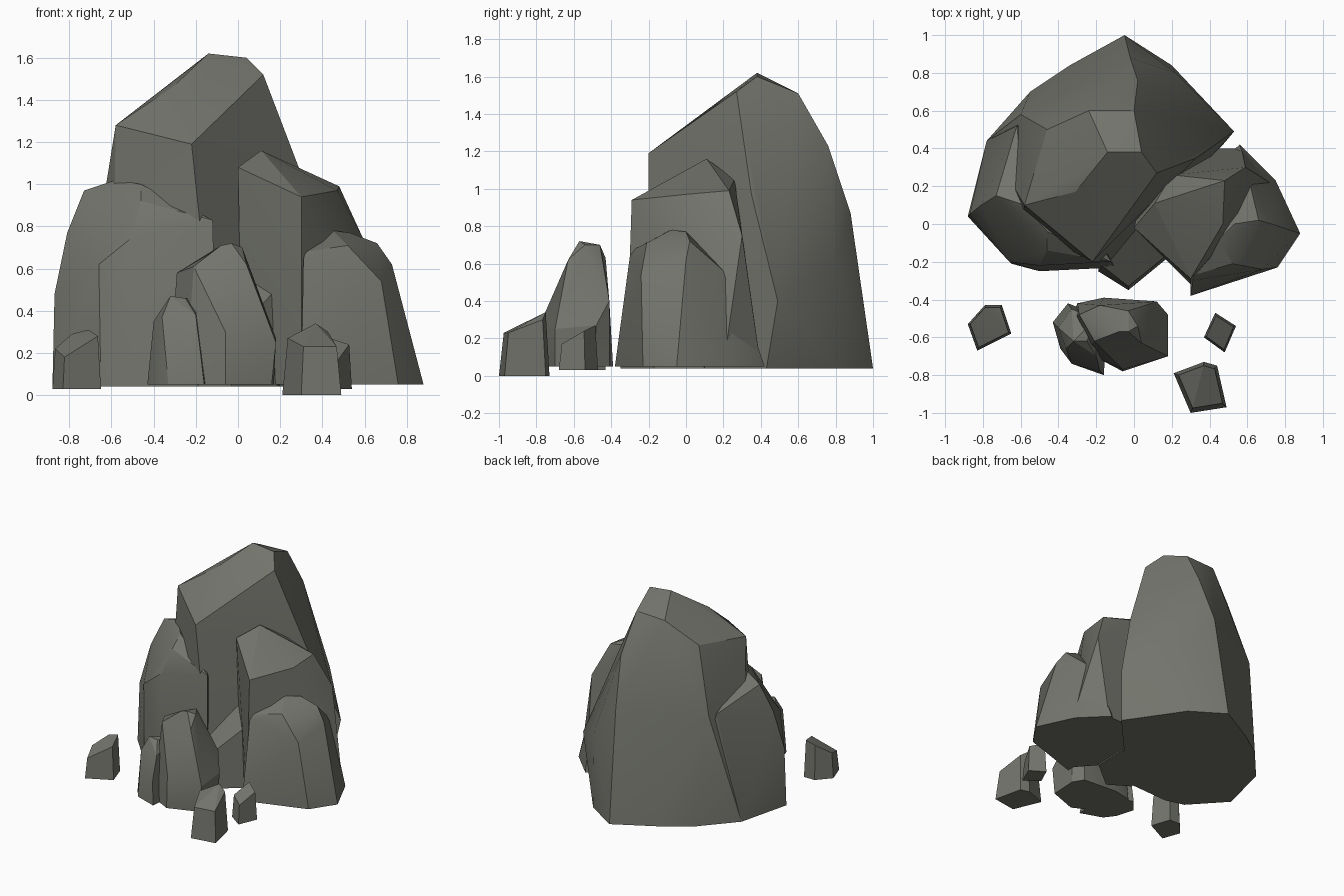
import bpy
import bmesh
from math import radians

default_cube = bpy.data.objects.get("Cube")
if default_cube:
    bpy.data.objects.remove(default_cube, do_unlink=True)

# One grey-green stone colour for every rock
stone = bpy.data.materials.new("grey_green_stone")
stone.use_nodes = True
stone_colour = (.17, .175, .15, 1)
stone.diffuse_color = stone_colour
principled = next(node for node in stone.node_tree.nodes if node.type == 'BSDF_PRINCIPLED')
principled.inputs["Base Color"].default_value = stone_colour
principled.inputs["Roughness"].default_value = .9


def finish_rock(name, bm):
    """Turn a bmesh into a chiselled, softly shaded rock object."""
    bmesh.ops.dissolve_limit(bm, angle_limit=radians(5), verts=bm.verts[:], edges=bm.edges[:])
    bmesh.ops.recalc_face_normals(bm, faces=bm.faces[:])
    mesh = bpy.data.meshes.new(name)
    bm.to_mesh(mesh)
    bm.free()
    mesh.materials.append(stone)
    rock_object = bpy.data.objects.new(name, mesh)
    bpy.context.collection.objects.link(rock_object)
    bpy.ops.object.select_all(action='DESELECT')
    rock_object.select_set(True)
    bpy.context.view_layer.objects.active = rock_object
    bpy.ops.object.shade_smooth_by_angle(angle=radians(24))
    return rock_object


def boulder(name, floor, footprint, corners):
    """Convex boulder: a flat footprint at floor height plus its chiselled corners."""
    bm = bmesh.new()
    for x, y in footprint:
        bm.verts.new((x, y, floor))
    for corner in corners:
        bm.verts.new(corner)
    hull = bmesh.ops.convex_hull(bm, input=bm.verts[:])
    unused = {item for item in hull["geom_interior"] + hull["geom_unused"]
              if isinstance(item, bmesh.types.BMVert)}
    bmesh.ops.delete(bm, geom=list(unused), context='VERTS')
    return finish_rock(name, bm)


def pebble(name, floor, footprint, heights, taper):
    """Small standing stone: a footprint drawn up to a slanted, slightly narrower top."""
    count = len(footprint)
    middle_x = sum(x for x, y in footprint) / count
    middle_y = sum(y for x, y in footprint) / count
    top = [(middle_x + (x - middle_x) * taper, middle_y + (y - middle_y) * taper, height)
           for (x, y), height in zip(footprint, heights)]
    return boulder(name, floor, footprint, top)


# Tall main rock with a slanted crown
boulder(
    "main_rock", .04,
    footprint=[(-.05, 1), (.2, .84), (.48, .43), (-.1, -.2),
               (-.6, 0), (-.78, .44), (-.55, .7), (-.34, .84)],
    corners=[(-.58, .1, 1.28), (-.22, -.2, 1.19), (.12, .27, 1.52), (.04, .38, 1.6),
             (-.14, .38, 1.62), (-.31, .17, 1.46), (-.46, .5, 1.33), (-.24, .6, 1.5),
             (0, .6, 1.51), (.02, .76, 1.23), (-.02, .88, .87), (.22, .8, .6),
             (.53, .49, .4), (.33, .35, .97), (-.6, .58, .85)])

# Broad shoulder on the left of the picture plane
boulder(
    "shoulder_rock", .04,
    footprint=[(-.88, .04), (-.65, -.21), (-.5, -.25), (-.1, -.23),
               (-.5, .65), (-.78, .44)],
    corners=[(-.87, .05, .48), (-.66, -.2, .62), (-.81, .1, .77), (-.5, -.22, .75),
             (-.12, -.2, .83), (-.73, .15, .97), (-.58, .1, 1.02), (-.46, -.04, 1),
             (-.46, -.14, .92), (-.62, .52, .85)])

# Upright slab leaning on the main rock
boulder(
    "slab_rock", .05,
    footprint=[(.02, 0), (.3, -.32), (.75, .2), (.57, .4), (.1, .4)],
    corners=[(0, -.02, 1.08), (.3, -.29, .94), (.47, 0, .97), (.48, .23, .99),
             (.11, .11, 1.16), (.2, .26, 1.05), (.59, .3, .75), (.3, -.31, .65)])

# Rounded boulder in front of the slab
boulder(
    "side_boulder", .05,
    footprint=[(.3, -.38), (.76, -.23), (.88, -.05), (.75, .23), (.56, .42), (.3, .2)],
    corners=[(.68, -.24, .54), (.31, -.3, .64), (.32, -.27, .68), (.52, -.21, .71),
             (.45, -.08, .78), (.53, 0, .77), (.66, .02, .72), (.73, 0, .62),
             (.6, .27, .5), (.31, .05, .68)])

# Low wedge filling the gap between the large rocks
boulder(
    "gap_wedge", .04,
    footprint=[(-.19, -.25), (-.03, -.35), (.19, -.17), (.2, .1), (-.1, .1)],
    corners=[(-.17, -.22, .3), (-.03, -.33, .28), (.18, -.16, .5), (0, 0, .58)])

# Free-standing boulder at the front, with a smaller lump against it
boulder(
    "front_boulder", .05,
    footprint=[(-.33, -.5), (-.3, -.42), (-.16, -.39), (.12, -.41),
               (.17, -.49), (.16, -.7), (-.06, -.78), (-.25, -.68)],
    corners=[(-.29, -.48, .58), (-.18, -.43, .63), (-.03, -.46, .7), (.02, -.54, .7),
             (-.08, -.57, .71), (-.03, -.57, .72), (-.21, -.62, .61), (.04, -.63, .62),
             (.18, -.7, .25), (.18, -.48, .27), (.12, -.41, .4), (-.06, -.77, .3)])
boulder(
    "front_lump", .05,
    footprint=[(-.43, -.52), (-.39, -.66), (-.33, -.74), (-.16, -.8),
               (-.14, -.5), (-.35, -.42)],
    corners=[(-.4, -.55, .35), (-.36, -.66, .37), (-.32, -.62, .47), (-.25, -.62, .46),
             (-.2, -.7, .38), (-.18, -.78, .22), (-.33, -.45, .38), (-.2, -.5, .45)])

# Three scattered pebbles
pebble("front_pebble", 0,
       footprint=[(.21, -.79), (.3, -1), (.49, -.97), (.44, -.75), (.37, -.73)],
       heights=[.27, .23, .23, .3, .34], taper=.83)
pebble("right_pebble", .03,
       footprint=[(.37, -.6), (.48, -.68), (.54, -.54), (.43, -.47)],
       heights=[.2, .17, .24, .27], taper=.85)
pebble("left_pebble", .03,
       footprint=[(-.88, -.53), (-.83, -.67), (-.65, -.58), (-.7, -.43), (-.79, -.43)],
       heights=[.22, .18, .28, .31, .29], taper=.88)
